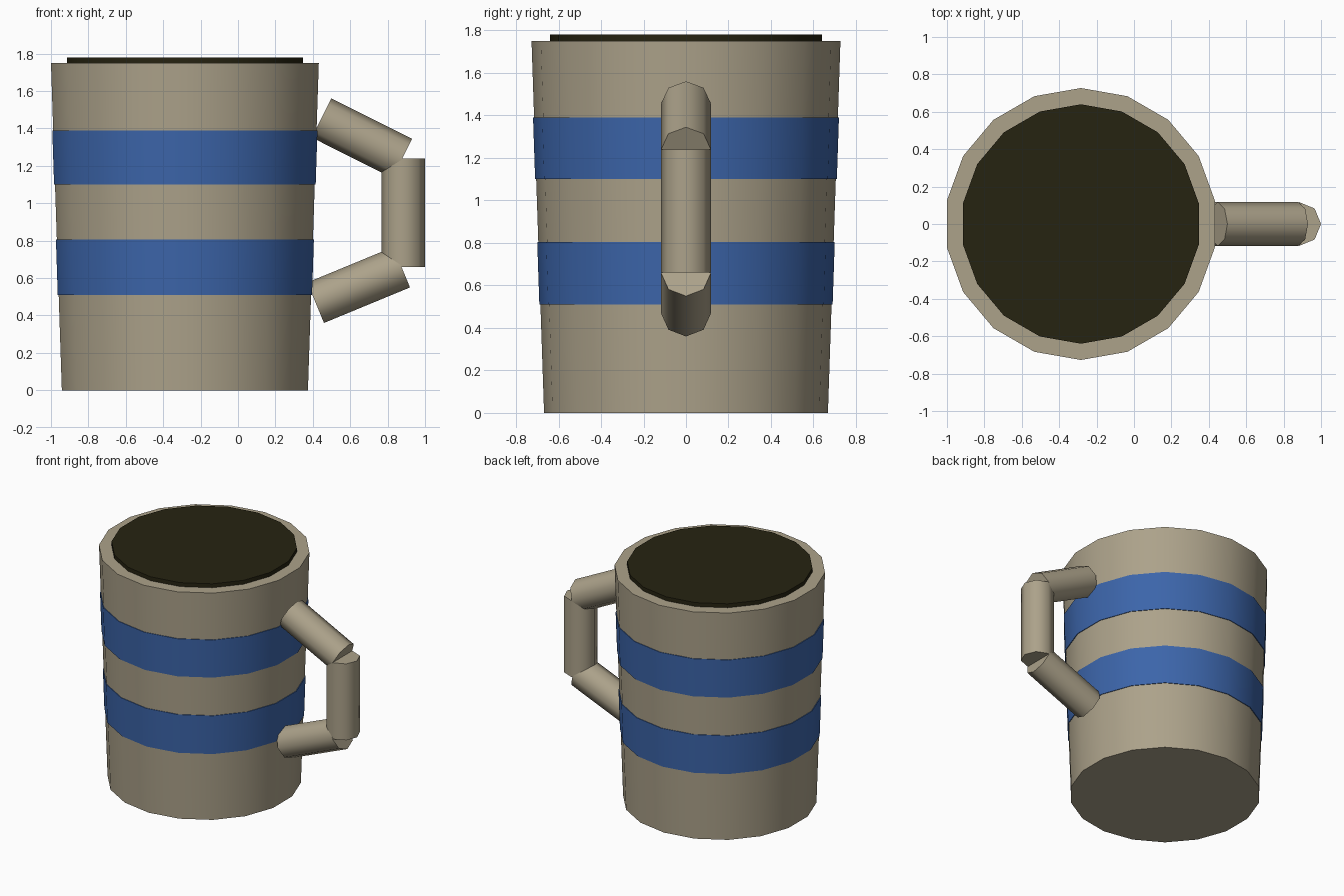
import bpy, math
from mathutils import Vector

if "Cube" in bpy.data.objects:
    bpy.data.objects.remove(bpy.data.objects["Cube"])

CX = -0.284            # mug axis
HEIGHT = 1.75
R_LOW, R_TOP = 0.668, 0.727


def material(name, rgb):
    m = bpy.data.materials.new(name)
    m.diffuse_color = (*rgb, 1)
    m.use_nodes = True
    m.node_tree.nodes["Principled BSDF"].inputs["Base Color"].default_value = m.diffuse_color
    return m


clay = material("clay", (0.413, 0.361, 0.255))
blue = material("blue glaze", (0.045, 0.130, 0.402))
coffee = material("dark coffee", (0.0194, 0.0168, 0.0056))


def finish(name, mat):
    ob = bpy.context.object
    ob.name = name
    ob.data.materials.append(mat)
    bpy.ops.object.shade_smooth_by_angle(angle=math.radians(50))
    return ob


def tapered(name, r1, r2, z1, z2, mat):
    """Upright 18-sided cone section on the mug axis."""
    bpy.ops.mesh.primitive_cone_add(vertices=18, radius1=r1, radius2=r2, depth=z2 - z1,
                                    location=(CX, 0, (z1 + z2) / 2))
    return finish(name, mat)


def body_radius(z):
    return R_LOW + (R_TOP - R_LOW) * z / HEIGHT


def tube(name, a, b, mat, r=0.117):
    """Eight-sided rod between two points in the xz plane."""
    a, b = Vector((a[0], 0, a[1])), Vector((b[0], 0, b[1]))
    d = b - a
    bpy.ops.mesh.primitive_cylinder_add(vertices=8, radius=r, depth=d.length,
                                        location=(a + b) / 2,
                                        rotation=(0, math.atan2(d.x, d.z), 0))
    return finish(name, mat)


# Mug body and drink
tapered("mug_body", R_LOW, R_TOP, 0, HEIGHT, clay)
tapered("coffee_surface", 0.64, 0.64, HEIGHT - 0.01, 1.78, coffee)

# Two glazed bands, slightly proud of the wall
for name, z1, z2 in (("lower_band", 0.51, 0.805), ("upper_band", 1.10, 1.39)):
    tapered(name, body_radius(z1) + 0.005, body_radius(z2) + 0.005, z1, z2, blue)

# Handle made of three straight rods
tube("handle_upper", (0.447, 1.456), (0.878, 1.24), clay)
tube("handle_grip", (0.883, 0.66), (0.883, 1.24), clay)
tube("handle_lower", (0.415, 0.468), (0.875, 0.658), clay)
